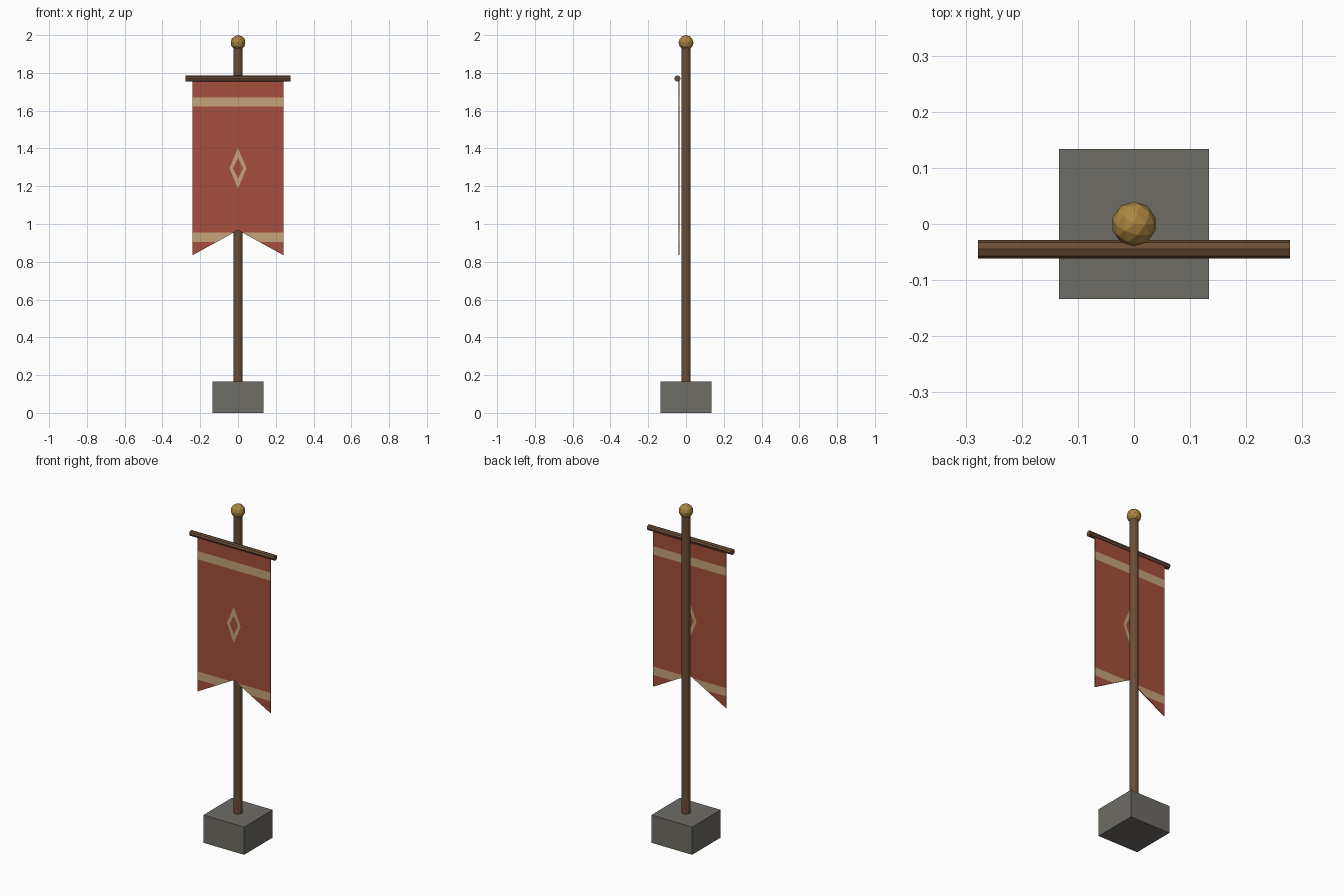
import bpy, bmesh, math
from mathutils import Vector

if "Cube" in bpy.data.objects:
    bpy.data.objects.remove(bpy.data.objects["Cube"])


def material(name, rgb):
    # sRGB 0-255 to linear
    m = bpy.data.materials.new(name)
    lin = [((c / 255 + 0.055) / 1.055) ** 2.4 for c in rgb]
    m.diffuse_color = (*lin, 1)
    m.use_nodes = True
    m.node_tree.nodes["Principled BSDF"].inputs["Base Color"].default_value = m.diffuse_color
    return m


stone = material("stone grey", (110, 108, 101))
wood = material("dark wood", (108, 77, 54))
gold = material("old gold", (172, 134, 64))
red = material("banner red", (166, 79, 61))
tan = material("banner tan", (198, 164, 121))


def finish(name, mat):
    ob = bpy.context.object
    ob.name = name
    ob.data.materials.append(mat)
    return ob


# stone base
bpy.ops.mesh.primitive_cube_add(size=1, location=(0, 0, 0.0825))
base = finish("base", stone)
base.scale = (0.268, 0.268, 0.165)

# pole
bpy.ops.mesh.primitive_cylinder_add(vertices=12, radius=0.025, depth=1.80, location=(0, 0, 1.04))
finish("pole", wood)

# crossbar in front of the pole
bpy.ops.mesh.primitive_cylinder_add(vertices=8, radius=0.0165, depth=0.556,
                                    location=(0, -0.045, 1.77),
                                    rotation=(0, math.pi / 2, 0))
finish("crossbar", wood)

# ball finial
bpy.ops.mesh.primitive_ico_sphere_add(subdivisions=2, radius=0.04, location=(0, 0, 1.96))
finish("finial", gold)

# swallow-tailed cloth: two halves joined along the middle
W, TOP, TIP, NOTCH, Y = 0.24, 1.756, 0.835, 0.967, -0.037
CZ = 1.295                                  # emblem centre height
OUTER, INNER = (0.045, 0.108), (0.027, 0.055)  # diamond half width, half height
STRIPES = ((0.906, 0.955), (1.622, 1.671))

bm = bmesh.new()
mid = [bm.verts.new((0, Y, z)) for z in (NOTCH, TOP)]
for s in (-1, 1):
    side = [bm.verts.new((s * W, Y, z)) for z in (TIP, TOP)]
    loop = [mid[0], side[0], side[1], mid[1]]
    bm.faces.new(loop if s > 0 else loop[::-1])


def cut(co, no, keep=lambda f: True):
    faces = [f for f in bm.faces if keep(f.calc_center_median())]
    edges = {e for f in faces for e in f.edges}
    verts = {v for f in faces for v in f.verts}
    bmesh.ops.bisect_plane(bm, geom=[*verts, *edges, *faces], dist=1e-6,
                           plane_co=co, plane_no=no)


# stripe lines and a band around the emblem
for z in [z for st in STRIPES for z in st] + [CZ - 0.12, CZ, CZ + 0.12]:
    cut((0, Y, z), (0, 0, 1))
# diamond outlines, cut only inside the emblem band
for a, b in (OUTER, INNER):
    for sx in (-1, 1):
        for sz in (-1, 1):
            cut((sx * a, Y, CZ), (sx / a, 0, sz / b),
                lambda c: abs(c.z - CZ) < 0.12 and c.x * sx > 0 and (c.z - CZ) * sz > 0)


def in_diamond(c, size):
    return abs(c.x) / size[0] + abs(c.z - CZ) / size[1] < 1


# tan on the stripes and the diamond ring
for f in bm.faces:
    c = f.calc_center_median()
    stripe = any(lo < c.z < hi for lo, hi in STRIPES)
    ring = in_diamond(c, OUTER) and not in_diamond(c, INNER)
    f.material_index = 1 if stripe or ring else 0

me = bpy.data.meshes.new("banner_cloth")
bm.to_mesh(me)
bm.free()
cloth = bpy.data.objects.new("banner_cloth", me)
bpy.context.collection.objects.link(cloth)
me.materials.append(red)
me.materials.append(tan)
solid = cloth.modifiers.new("thickness", 'SOLIDIFY')
solid.thickness = 0.005
solid.offset = 0
